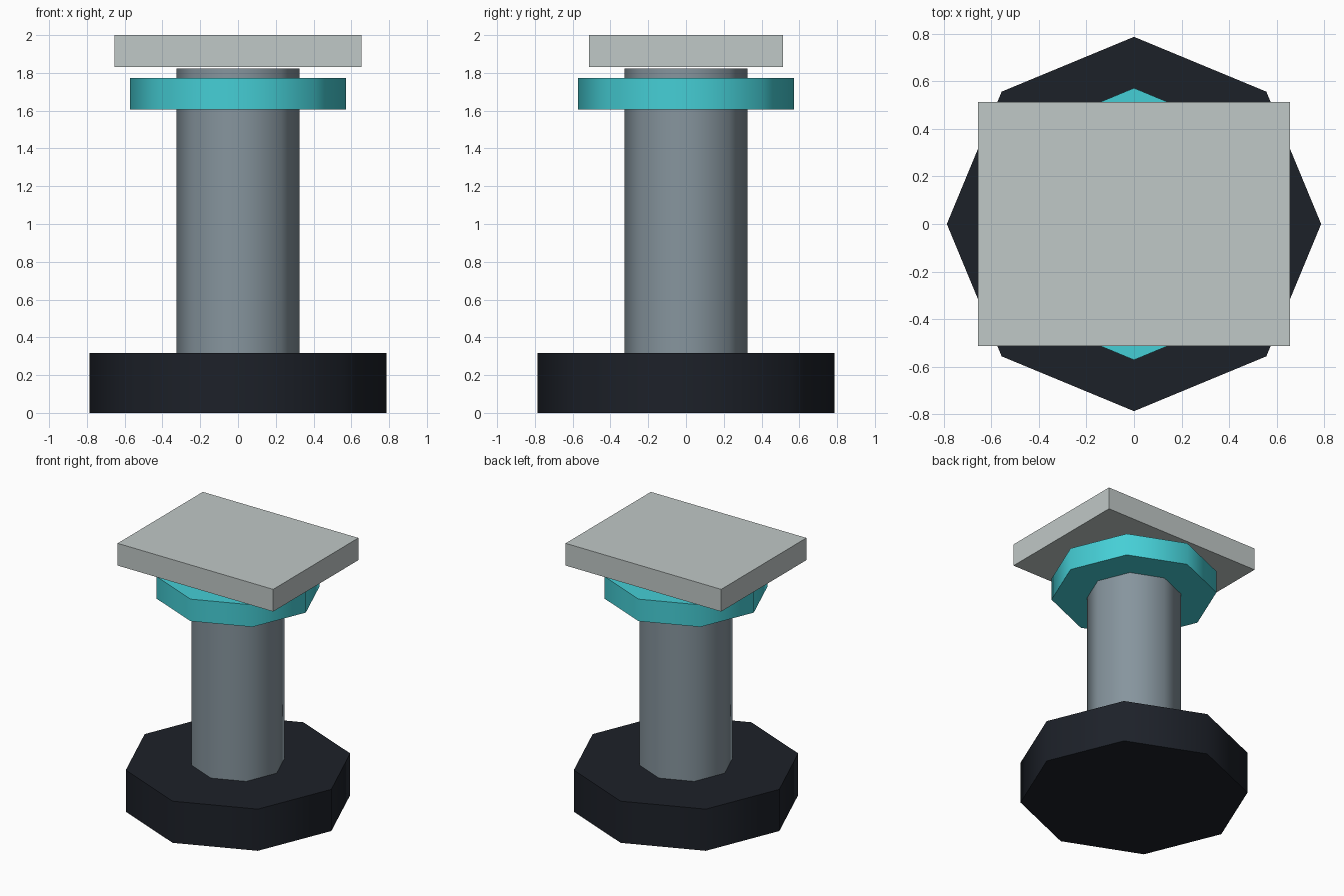
import bpy
from math import radians

if "Cube" in bpy.data.objects:
    bpy.data.objects.remove(bpy.data.objects["Cube"])


def paint(obj, name, rgb):
    mat = bpy.data.materials.new(name)
    mat.diffuse_color = (*rgb, 1)
    mat.use_nodes = True
    mat.node_tree.nodes["Principled BSDF"].inputs["Base Color"].default_value = mat.diffuse_color
    obj.data.materials.append(mat)


def octagon(name, radius, z0, z1, rgb):
    # Eight-sided prism with corners on the axes, soft sides and sharp rims
    bpy.ops.mesh.primitive_cylinder_add(
        vertices=8, radius=radius, depth=z1 - z0, location=(0, 0, (z0 + z1) / 2))
    obj = bpy.context.object
    obj.name = name
    bpy.ops.object.shade_smooth_by_angle(angle=radians(50))
    paint(obj, name + "_colour", rgb)


def box(name, size, z0, z1, rgb):
    bpy.ops.mesh.primitive_cube_add(size=1, location=(0, 0, (z0 + z1) / 2))
    obj = bpy.context.object
    obj.name = name
    obj.scale = (size[0], size[1], z1 - z0)
    bpy.ops.object.transform_apply(location=False, rotation=False, scale=True)
    paint(obj, name + "_colour", rgb)


# Heavy foot, post, coloured ring and flat top
octagon("base", 0.786, 0.0, 0.317, (0.012, 0.015, 0.022))
octagon("column", 0.326, 0.317, 1.823, (0.24, 0.30, 0.34))
octagon("collar", 0.571, 1.605, 1.773, (0.06, 0.62, 0.67))
box("top_plate", (1.31, 1.025), 1.831, 2.0, (0.53, 0.58, 0.57))
